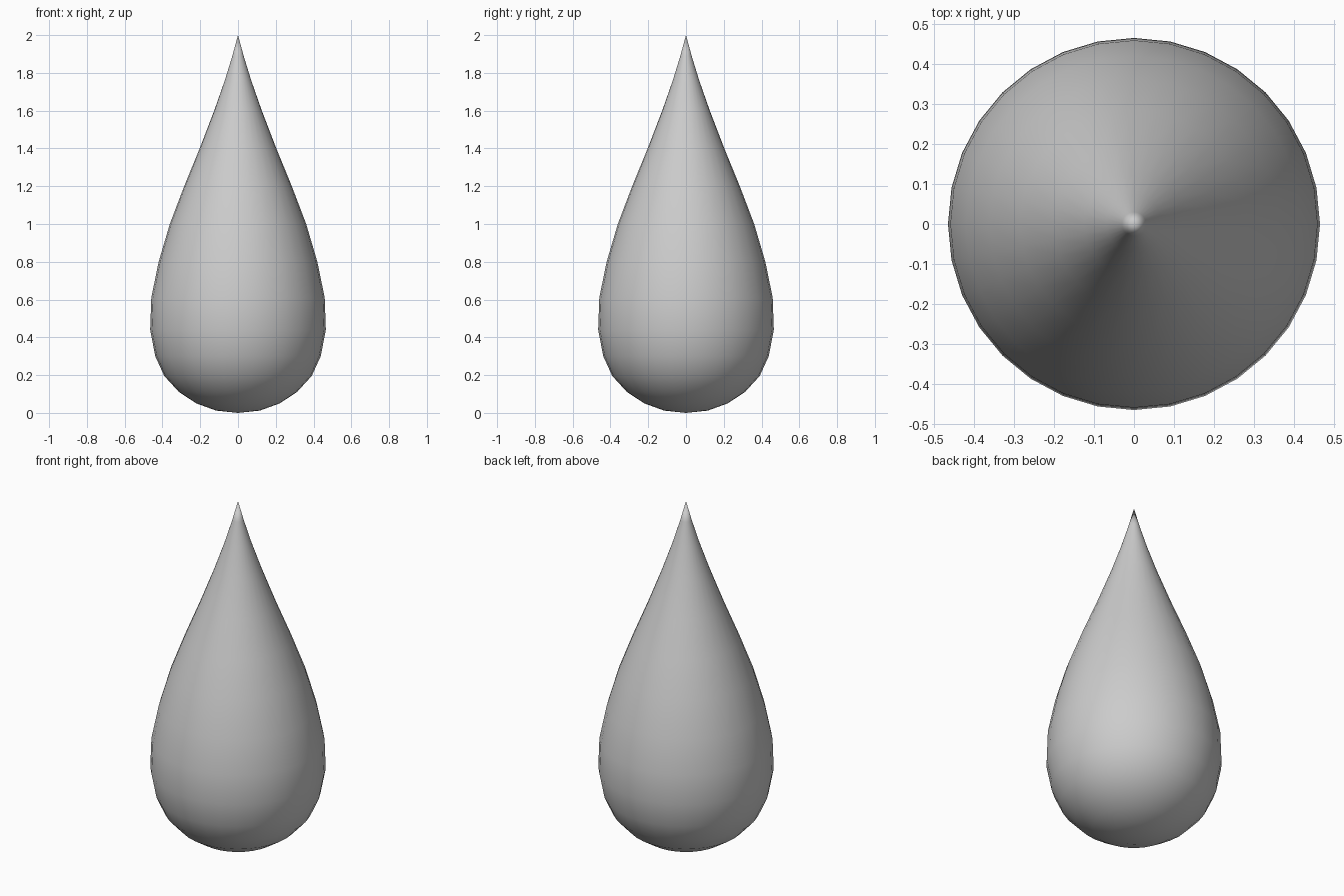
import bpy, bmesh, math

if "Cube" in bpy.data.objects:
    bpy.data.objects.remove(bpy.data.objects["Cube"])

# Teardrop profile (radius, height) from bottom pole to tip
PROFILE = [(0, 0), (0.115, 0.012), (0.22, 0.05), (0.312, 0.11), (0.39, 0.195),
           (0.438, 0.30), (0.465, 0.44), (0.459, 0.61), (0.42, 0.80),
           (0.361, 1.0), (0.285, 1.2), (0.203, 1.4), (0.126, 1.6),
           (0.07, 1.76), (0.03, 1.89), (0, 2.0)]
SIDES = 32

# Drop body, lathed around z
bm = bmesh.new()
verts = [bm.verts.new((r, 0, z)) for r, z in PROFILE]
edges = [bm.edges.new(pair) for pair in zip(verts, verts[1:])]
bmesh.ops.spin(bm, geom=verts + edges, cent=(0, 0, 0), axis=(0, 0, 1),
               angle=math.tau, steps=SIDES, use_merge=False)
bmesh.ops.remove_doubles(bm, verts=bm.verts, dist=1e-4)
bmesh.ops.recalc_face_normals(bm, faces=bm.faces)
for f in bm.faces:
    f.smooth = True

mesh = bpy.data.meshes.new("teardrop")
bm.to_mesh(mesh)
bm.free()
bpy.context.collection.objects.link(bpy.data.objects.new("teardrop", mesh))
